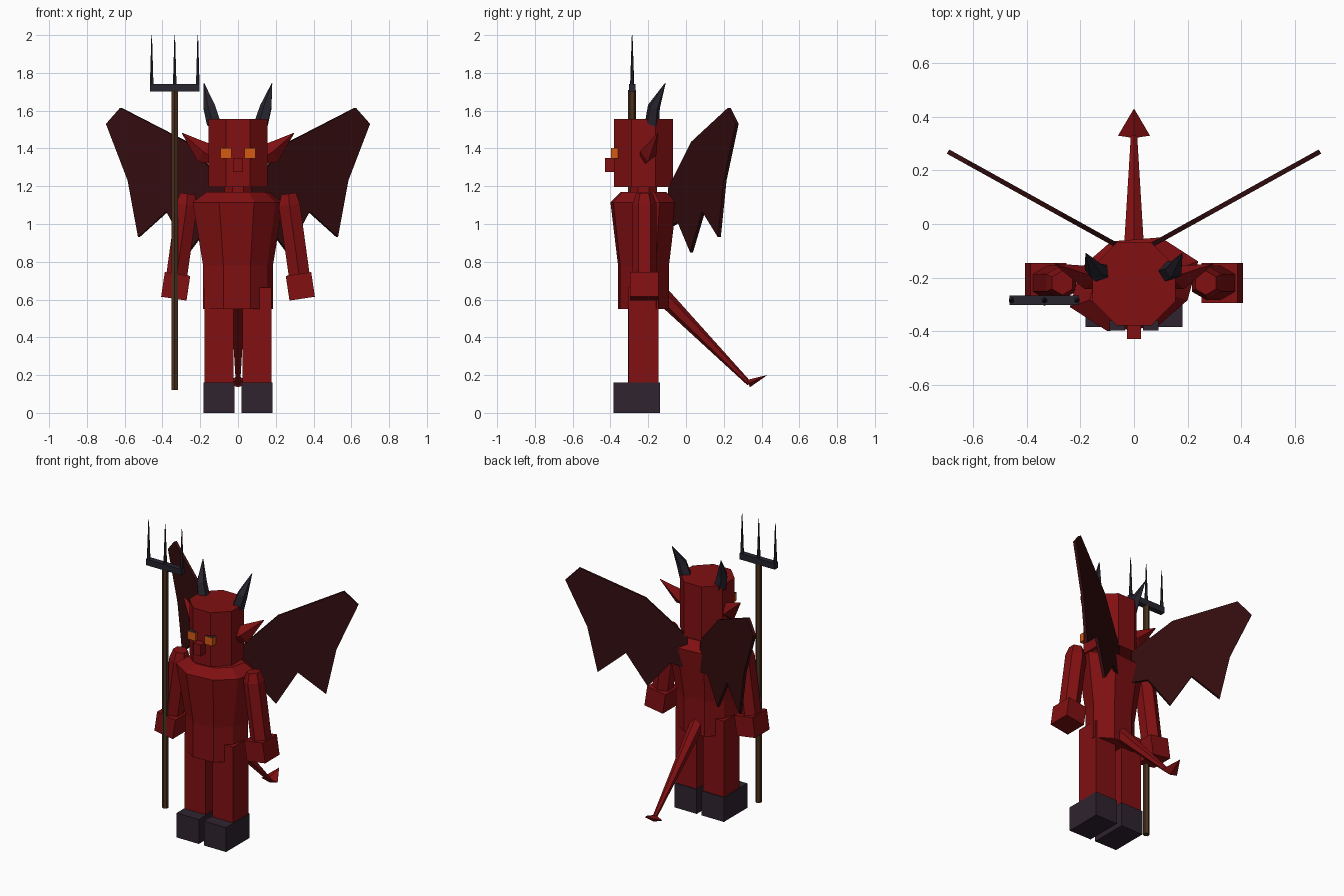
import bpy, bmesh, math
from mathutils import Vector, Matrix

if "Cube" in bpy.data.objects:
    bpy.data.objects.remove(bpy.data.objects["Cube"], do_unlink=True)


def material(name, rgb):
    m = bpy.data.materials.new(name)
    m.use_nodes = True
    m.diffuse_color = (*rgb, 1)
    bsdf = next(n for n in m.node_tree.nodes if n.type == 'BSDF_PRINCIPLED')
    bsdf.inputs["Base Color"].default_value = (*rgb, 1)
    bsdf.inputs["Roughness"].default_value = 0.9
    return m


RED = material("red_skin", (0.22, 0.005, 0.006))
WING = material("wing_membrane", (0.035, 0.004, 0.005))
DARK = material("dark_hoof", (0.028, 0.017, 0.028))
IRON = material("dark_horn_and_iron", (0.021, 0.018, 0.028))
WOOD = material("wood", (0.07, 0.03, 0.013))
ORANGE = material("orange_eye", (0.65, 0.1, 0.006))
MID_Y = -0.225


def finish(name, bm, *mats):
    bmesh.ops.recalc_face_normals(bm, faces=bm.faces)
    mesh = bpy.data.meshes.new(name)
    bm.to_mesh(mesh)
    bm.free()
    for m in mats:
        mesh.materials.append(m)
    ob = bpy.data.objects.new(name, mesh)
    bpy.context.scene.collection.objects.link(ob)
    return ob


def loft(name, rings, mat):
    """Skin between rings of points, with both ends capped."""
    bm = bmesh.new()
    loops = [[bm.verts.new(p) for p in ring] for ring in rings]
    n = len(loops[0])
    for a, b in zip(loops, loops[1:]):
        for i in range(n):
            j = (i + 1) % n
            bm.faces.new((a[i], a[j], b[j], b[i]))
    bm.faces.new(loops[0])
    bm.faces.new(loops[-1])
    return finish(name, bm, mat)


def tube(name, path, sides, mat, turn=0.5, flat=1.0):
    """Tapered tube along (point, radius) stations; flat squashes one axis."""
    pts = [Vector(p) for p, r in path]
    axis = (pts[-1] - pts[0]).normalized()
    side = Vector((1, 0, 0)) if abs(axis.x) < 0.7 else Vector((0, 1, 0))
    u = (side - axis * side.dot(axis)).normalized()
    v = axis.cross(u)
    rings = []
    for p, (_, r) in zip(pts, path):
        angles = [2 * math.pi * (i + turn) / sides for i in range(sides)]
        rings.append([p + u * r * math.cos(a) + v * r * flat * math.sin(a) for a in angles])
    return loft(name, rings, mat)


def box(name, lo, hi, mat, tilt=0.0):
    lo, hi = Vector(lo), Vector(hi)
    bm = bmesh.new()
    bmesh.ops.create_cube(bm, size=1)
    m = Matrix.Translation((lo + hi) / 2) @ Matrix.Rotation(tilt, 4, 'Y')
    bm.transform(m @ Matrix.Diagonal((*(hi - lo), 1)))
    return finish(name, bm, mat)


def mx(s, p):
    return (s * p[0], p[1], p[2])


def span(s, lo, hi):
    """Mirrored box limits in x."""
    xs = sorted((s * lo[0], s * hi[0]))
    return (xs[0], lo[1], lo[2]), (xs[1], hi[1], hi[2])


# Head, neck and nose
tube("head", [((0, MID_Y, 1.195), 0.168), ((0, MID_Y, 1.555), 0.168)], 8, RED)
tube("neck", [((0, MID_Y, 1.14), 0.078), ((0, MID_Y, 1.21), 0.078)], 8, RED)
box("nose", (-0.026, -0.43, 1.275), (0.026, -0.36, 1.35), RED)

# Torso: skewed octagon, tapering from chest to waist
half = [(-0.24, -0.085), (-0.1, -0.175), (0.085, -0.16), (0.2, -0.06)]
outline = half + [(-x, -y) for x, y in half]
torso_levels = [(0.55, 0.77), (0.78, 0.77), (1.115, 1.0), (1.17, 0.69)]
loft("torso", [[(x * k, MID_Y + y * k, z) for x, y in outline]
               for z, k in torso_levels], RED)

# Wing outline on a swept plane, as (x, z)
wing_shape = [(0.05, 1.19), (0.27, 1.435), (0.62, 1.615), (0.695, 1.53), (0.58, 1.23),
              (0.525, 0.93), (0.375, 1.065), (0.26, 0.85), (0.14, 1.01), (0.05, 0.98)]

for s, label in ((1, "left"), (-1, "right")):
    # Legs and feet
    box(label + "_leg", *span(s, (0.025, -0.305, 0.14), (0.178, -0.145, 0.665)), RED)
    box(label + "_foot", *span(s, (0.018, -0.385, 0), (0.182, -0.138, 0.162)), DARK)

    # Arms and hands
    tube(label + "_arm", [(mx(s, (0.268, -0.22, 1.16)), 0.045),
                          (mx(s, (0.272, -0.22, 1.1)), 0.065),
                          (mx(s, (0.328, -0.22, 0.7)), 0.064)], 6, RED)
    box(label + "_hand", *span(s, (0.262, -0.296, 0.604), (0.398, -0.145, 0.736)),
        RED, tilt=-s * 0.15)

    # Ears
    tube(label + "_ear", [(mx(s, (0.135, -0.215, 1.35)), 0.03),
                          (mx(s, (0.175, -0.2, 1.375)), 0.045),
                          (mx(s, (0.295, -0.15, 1.48)), 0.002)], 4, RED, turn=0, flat=1.3)

    # Horns
    tube(label + "_horn", [(mx(s, (0.125, -0.18, 1.53)), 0.04),
                           (mx(s, (0.15, -0.17, 1.62)), 0.034),
                           (mx(s, (0.18, -0.11, 1.745)), 0.002)], 5, IRON)

    # Eyes with a dark upper lid
    eye = box(label + "_eye", *span(s, (0.034, -0.398, 1.347), (0.092, -0.36, 1.402)), ORANGE)
    eye.data.materials.append(DARK)
    for f in eye.data.polygons:
        if f.normal.z > 0.5:
            f.material_index = 1

    # Wings
    normal = Vector((-0.49 * s, 0.87, 0)) * 0.009
    plane = [Vector((s * x, -0.115 + 0.555 * x, z)) for x, z in wing_shape]
    loft(label + "_wing", [[p - normal for p in plane], [p + normal for p in plane]], WING)

# Tail and its pointed tip
tube("tail", [((0, -0.13, 0.625), 0.045), ((0, 0.335, 0.155), 0.013)], 6, RED)
tube("tail_tip", [((0, 0.33, 0.155), 0.06), ((0, 0.43, 0.2), 0.001)], 4, RED,
     turn=0, flat=0.35)

# Trident
FORK_X, FORK_Y = -0.335, -0.285
tube("trident_shaft", [((FORK_X, FORK_Y, 0.12), 0.021), ((FORK_X, FORK_Y, 1.71), 0.021)], 6, WOOD)
box("trident_crossbar", (-0.465, -0.303, 1.702), (-0.205, -0.267, 1.742), IRON)
for i, name in enumerate(("outer", "middle", "inner")):
    x = FORK_X + (i - 1) * 0.122
    tube("trident_prong_" + name, [((x, FORK_Y, 1.735), 0.011), ((x, FORK_Y, 2.0), 0.002)], 6, IRON)
